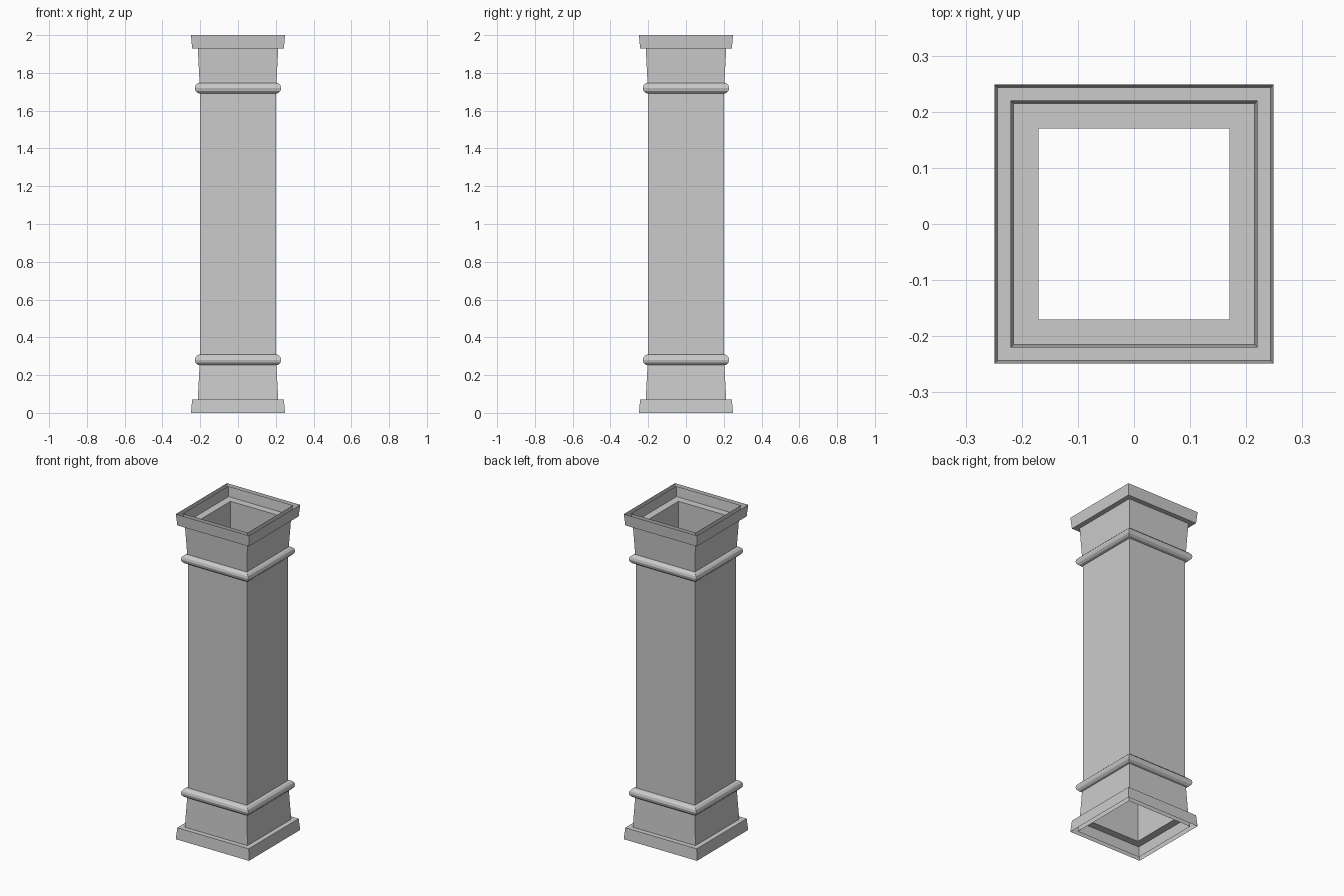
import bpy, bmesh, math

if "Cube" in bpy.data.objects:
    bpy.data.objects.remove(bpy.data.objects["Cube"])


def square_loft(name, profile, flip=False):
    """Sweep an open profile of (half_width, z) points round a square."""
    bm = bmesh.new()
    loops = []
    for r, z in profile:
        if flip:
            z = 2 - z
        loops.append([bm.verts.new((sx * r, sy * r, z))
                      for sx, sy in ((-1, -1), (1, -1), (1, 1), (-1, 1))])
    for a, b in zip(loops, loops[1:]):
        for i in range(4):
            j = (i + 1) % 4
            f = (a[i], a[j], b[j], b[i])
            bm.faces.new(f[::-1] if flip else f)
    mesh = bpy.data.meshes.new(name)
    bm.to_mesh(mesh)
    bm.free()
    obj = bpy.data.objects.new(name, mesh)
    bpy.context.collection.objects.link(obj)
    return obj


# Half-round moulding section
R = 0.029
ring = [(0.20 + R * math.cos(math.radians(t)), 1.719 + R * math.sin(math.radians(t)))
        for t in range(-90, 91, 30)]

# Shaft and hollow core
square_loft("shaft", [(0.20, 0.28), (0.20, 1.72)])
square_loft("inner_core", [(0.17, 1.94), (0.17, 0.06)])

# Capital at the top, mirrored for the base
for end, flip in (("top", False), ("bottom", True)):
    square_loft(end + "_moulding", ring, flip)
    square_loft(end + "_neck", [(0.203, 1.74), (0.213, 1.93)], flip)
    square_loft(end + "_cap", [(0.213, 1.93), (0.243, 1.93), (0.249, 2.0)], flip)
    square_loft(end + "_cap_lining", [(0.22, 2.0), (0.2145, 1.94), (0.17, 1.94)], flip)
